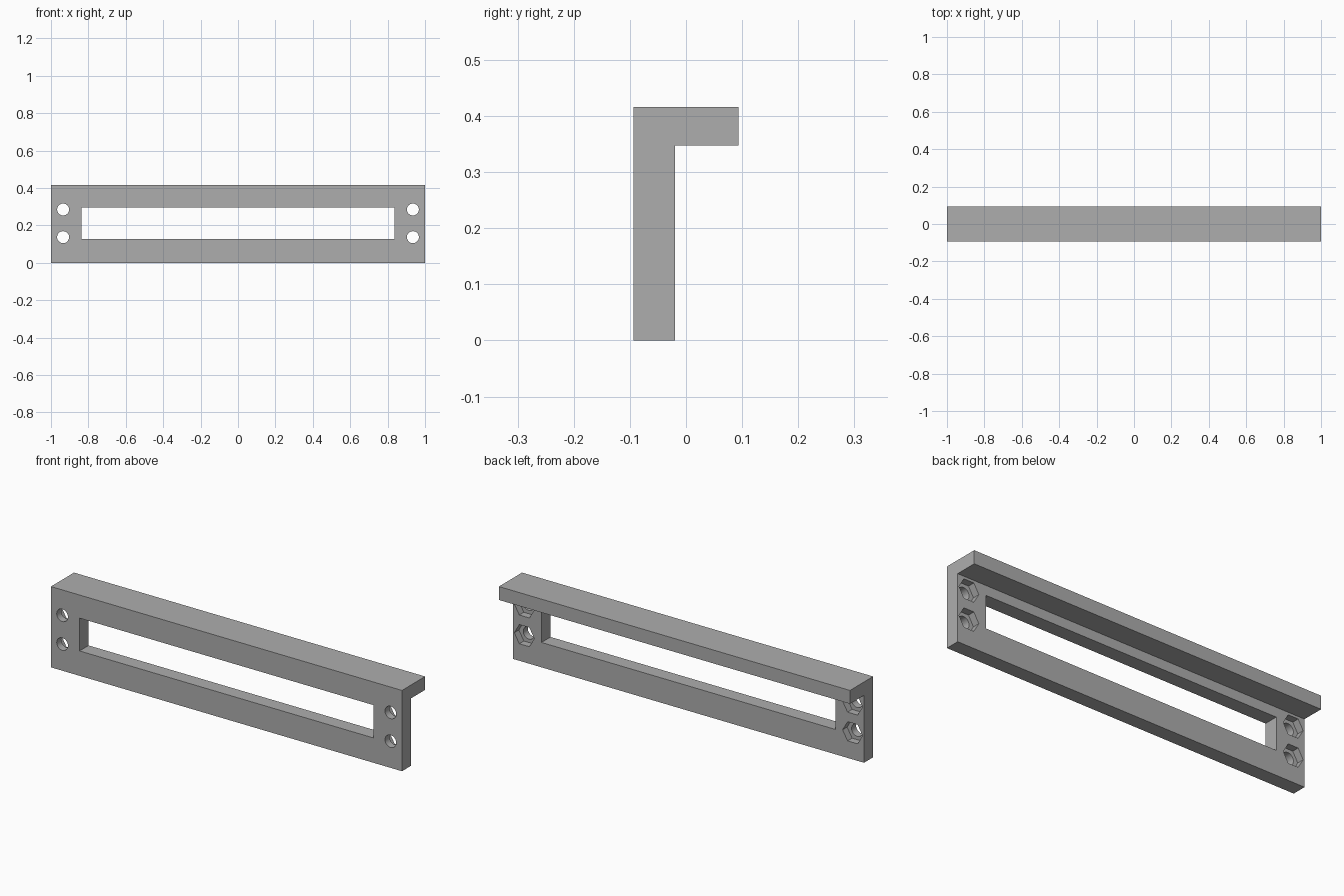
import bpy, bmesh, math
from mathutils import Matrix

default = bpy.data.objects.get("Cube")
if default:
    bpy.data.objects.remove(default, do_unlink=True)

FRONT, PLATE_BACK, BACK = -0.094, -0.02, 0.094
LIP_Z, TOP = 0.347, 0.416

grey = bpy.data.materials.new("plain grey")
grey.use_nodes = True
colour = (0.42, 0.42, 0.42, 1)
grey.diffuse_color = colour
grey.node_tree.nodes["Principled BSDF"].inputs["Base Color"].default_value = colour


def make_object(name, bm):
    bmesh.ops.recalc_face_normals(bm, faces=bm.faces)
    mesh = bpy.data.meshes.new(name)
    bm.to_mesh(mesh)
    bm.free()
    mesh.materials.append(grey)
    obj = bpy.data.objects.new(name, mesh)
    bpy.context.collection.objects.link(obj)
    return obj


def add_prism(bm, x, z, radius, sides, y0, y1):
    """Prism along y, with corners pointing to the left and right."""
    place = Matrix.Translation((x, (y0 + y1) / 2, z)) @ Matrix.Rotation(math.pi / 2, 4, "X")
    bmesh.ops.create_cone(bm, cap_ends=True, segments=sides, radius1=radius,
                          radius2=radius, depth=y1 - y0,
                          matrix=place @ Matrix.Rotation(math.pi / 2, 4, "Z"))


def cut(target, cutter):
    cutter.hide_render = True
    mod = target.modifiers.new(cutter.name, "BOOLEAN")
    mod.operation, mod.solver, mod.object = "DIFFERENCE", "EXACT", cutter
    bpy.context.view_layer.objects.active = target
    bpy.ops.object.modifier_apply(modifier=mod.name)
    bpy.data.objects.remove(cutter, do_unlink=True)


# L-shaped bracket: upright plate with a lip along the top of the back
profile = [(FRONT, 0), (PLATE_BACK, 0), (PLATE_BACK, LIP_Z),
           (BACK, LIP_Z), (BACK, TOP), (FRONT, TOP)]
bm = bmesh.new()
face = bm.faces.new([bm.verts.new((-1, y, z)) for y, z in profile])
side = bmesh.ops.extrude_face_region(bm, geom=[face])["geom"]
bmesh.ops.translate(bm, vec=(2, 0, 0),
                    verts=[v for v in side if isinstance(v, bmesh.types.BMVert)])
bracket = make_object("bracket", bm)

# Long window through the plate
bm = bmesh.new()
bmesh.ops.create_cube(bm, size=1, matrix=Matrix.Translation((0, -0.06, 0.2125))
                      @ Matrix.Diagonal((1.674, 0.2, 0.169, 1)))
cut(bracket, make_object("window_cutter", bm))

# Screw holes, and six-sided nut pockets sunk into the back of the plate
spots = [(x, z) for x in (-0.935, 0.935) for z in (0.137, 0.285)]
pocket_floor = (FRONT + PLATE_BACK) / 2
for name, radius, sides, y0, y1 in (
        ("nut_pocket_cutter", 0.057, 6, pocket_floor, 0.01),
        ("screw_hole_cutter", 0.032, 32, -0.15, 0.02)):
    bm = bmesh.new()
    for x, z in spots:
        add_prism(bm, x, z, radius, sides, y0, y1)
    cut(bracket, make_object(name, bm))

# Smooth hole walls, sharp edges elsewhere
bpy.ops.object.select_all(action="DESELECT")
bracket.select_set(True)
bpy.context.view_layer.objects.active = bracket
bpy.ops.object.shade_smooth_by_angle(angle=math.radians(30))
